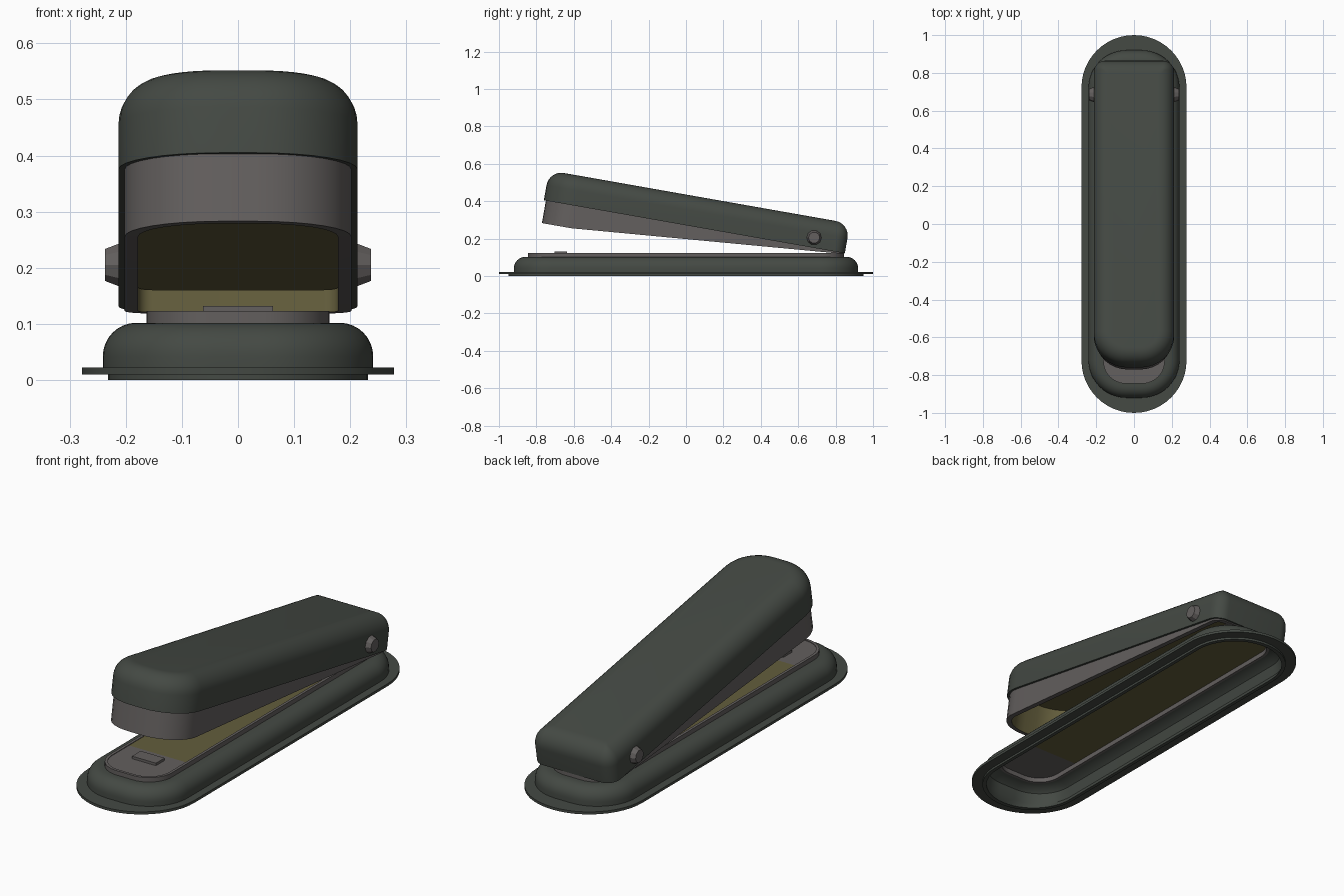
import bpy, bmesh, math
from mathutils import Matrix

if "Cube" in bpy.data.objects:
    bpy.data.objects.remove(bpy.data.objects["Cube"])


def material(name, rgb):
    m = bpy.data.materials.new(name)
    m.diffuse_color = (*rgb, 1)
    m.use_nodes = True
    m.node_tree.nodes["Principled BSDF"].inputs["Base Color"].default_value = m.diffuse_color
    return m


GREEN = material("dark_green", (0.058, 0.067, 0.057))
GRAY = material("warm_gray", (0.125, 0.115, 0.112))
BRASS = material("dull_brass", (0.125, 0.11, 0.045))


def outline(w, front, back, f_rad, b_rad, n=9):
    """Rounded rectangle in xy; corner radii are (x, y) pairs."""
    pts = []
    for sx, end, sy, (rx, ry) in ((1, back, 1, b_rad), (-1, back, 1, b_rad),
                                  (-1, front, -1, f_rad), (1, front, -1, f_rad)):
        for i in range(n):
            a = math.pi / 2 * i / (n - 1)
            if sx * sy < 0:
                a = math.pi / 2 - a
            pts.append((sx * (w - rx + rx * math.cos(a)),
                        end - sy * ry + sy * ry * math.sin(a)))
    return pts


def finish(name, bm, mats, angle=35):
    bmesh.ops.recalc_face_normals(bm, faces=bm.faces[:])
    me = bpy.data.meshes.new(name)
    bm.to_mesh(me)
    bm.free()
    ob = bpy.data.objects.new(name, me)
    bpy.context.collection.objects.link(ob)
    for m in mats:
        me.materials.append(m)
    bpy.ops.object.select_all(action='DESELECT')
    ob.select_set(True)
    bpy.context.view_layer.objects.active = ob
    bpy.ops.object.shade_smooth_by_angle(angle=math.radians(angle))
    return ob


def loft(rings, slots=None, start_cap=None, end_cap=None, closed=False):
    """Skin a list of (outline, z or function of y) rings; slots colour each band."""
    bm = bmesh.new()
    loops = [[bm.verts.new((x, y, z(y) if callable(z) else z)) for x, y in pts]
             for pts, z in rings]
    pairs = list(zip(loops, loops[1:]))
    if closed:
        pairs.append((loops[-1], loops[0]))
    for k, (a, b) in enumerate(pairs):
        for i in range(len(a)):
            j = (i + 1) % len(a)
            f = bm.faces.new((a[i], a[j], b[j], b[i]))
            f.material_index = slots[k] if slots else 0
    for cap, loop in ((start_cap, loops[0]), (end_cap, loops[-1])):
        if cap is not None:
            bm.faces.new(loop).material_index = cap
    return bm


# Base: thin flange, rounded hollow shell, open underneath
def base_ring(w, l, r=None):
    r = r or w * 0.999
    return outline(w, -l, l, (r, r), (r, r), 13)


rings = [(base_ring(0.232, 0.95), 0), (base_ring(0.232, 0.95), 0.01),
         (base_ring(0.278, 1.0), 0.01), (base_ring(0.278, 1.0), 0.022),
         (base_ring(0.241, 0.92, 0.2), 0.022)]
for i in range(9):
    a = math.pi / 2 * i / 8
    d = 0.06 * (1 - math.cos(a))
    rings.append((base_ring(0.241 - d, 0.92 - d, 0.2 - d), 0.042 + 0.06 * math.sin(a)))
rings += [(base_ring(0.155, 0.837, 0.11), 0.102), (base_ring(0.155, 0.837, 0.11), 0.096),
          (base_ring(0.19, 0.872, 0.14), 0.09), (base_ring(0.215, 0.895, 0.17), 0.07),
          (base_ring(0.225, 0.905, 0.18), 0.022), (base_ring(0.215, 0.93), 0)]
finish("base_shell", loft(rings, closed=True), [GREEN])

# Base plate: gray frame and nose with a brass bed
out, inn = base_ring(0.163, 0.845, 0.12), base_ring(0.15, 0.832, 0.107)
bm = loft([(inn, 0.116), (inn, 0.094), (out, 0.094), (out, 0.123), (inn, 0.123), (inn, 0.120)],
          start_cap=0, end_cap=0)
bmesh.ops.bisect_plane(bm, geom=bm.verts[:] + bm.edges[:] + bm.faces[:],
                       plane_co=(0, -0.6, 0), plane_no=(0, 1, 0))
for f in bm.faces:
    if f.calc_area() > 0.1 and abs(f.normal.z) > 0.9 and f.calc_center_median().y > -0.6:
        f.material_index = 1
finish("base_plate", bm, [GRAY, BRASS])

# Anvil
bm = bmesh.new()
bmesh.ops.create_cube(bm, size=1, matrix=Matrix.Translation((0, -0.67, 0.1245))
                      @ Matrix.Diagonal((0.125, 0.065, 0.015, 1)))
finish("anvil", bm, [GRAY])


# Upper arm, modelled flat and tilted by 10 degrees
def arm_ring(d):
    return outline(0.213 - d, d, 1.634 - d, (0.18 - d, 0.17 - d),
                   (max(0.06 - d, 0.012),) * 2)


def tilt(ob):
    ob.location = (0, -0.76, 0.405)
    ob.rotation_euler.x = math.radians(-10)


# Cover: rounded shell with a shallow brass-lined cavity
rings = [(arm_ring(0.012), 0.036), (arm_ring(0.012), 0), (arm_ring(0), 0)]
for i in range(9):
    a = math.pi / 2 * i / 8
    rings.append((arm_ring(0.08 * (1 - math.cos(a))), 0.082 + 0.08 * math.sin(a)))
tilt(finish("top_cover", loft(rings, start_cap=1, end_cap=0), [GREEN, BRASS]))


# Magazine: open-bottom channel, deep at the front and tapering to the hinge
def lower_edge(y):
    return -0.122 + 0.117 * max(0, y - 0.185) / 1.435


rings = [(arm_ring(0.011), 0.034), (arm_ring(0.011), lower_edge),
         (arm_ring(0.035), lower_edge), (arm_ring(0.035), 0.034)]
tilt(finish("magazine", loft(rings, [0, 0, 1, 1], closed=True), [GRAY, BRASS]))

# Hinge pins
for side, s in (("right", 1), ("left", -1)):
    bm = bmesh.new()
    bmesh.ops.create_cone(bm, cap_ends=True, segments=10, radius1=0.042, radius2=0.03,
                          depth=0.03, matrix=Matrix.Translation((s * 0.222, 0.685, 0.205))
                          @ Matrix.Rotation(s * math.pi / 2, 4, 'Y'))
    finish("hinge_pin_" + side, bm, [GRAY], 20)
